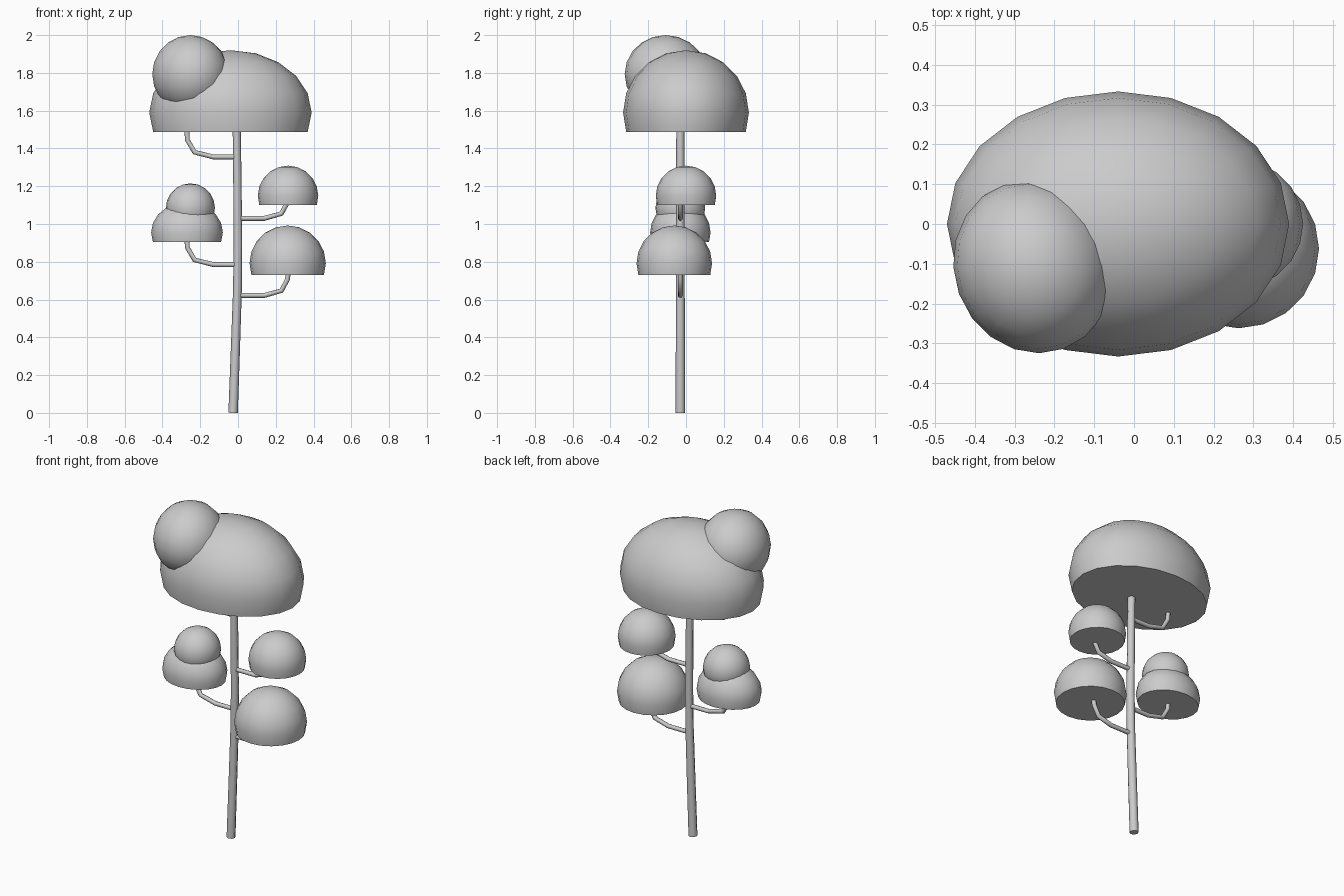
import bpy
import bmesh
import math

if "Cube" in bpy.data.objects:
    bpy.data.objects.remove(bpy.data.objects["Cube"])


def finish(obj):
    bpy.ops.object.select_all(action='DESELECT')
    obj.select_set(True)
    bpy.context.view_layer.objects.active = obj


def foliage(name, centre, radii, flat=True, turn=0.0):
    """Leaf ball; flat ones have the underside levelled at the ring below the equator."""
    bm = bmesh.new()
    bmesh.ops.create_uvsphere(bm, u_segments=20, v_segments=10, radius=1)
    if flat:
        base = -math.sin(math.radians(18))
        for v in bm.verts:
            v.co.z = max(v.co.z, base)
    bmesh.ops.scale(bm, vec=radii, verts=bm.verts)
    mesh = bpy.data.meshes.new(name)
    bm.to_mesh(mesh)
    bm.free()
    obj = bpy.data.objects.new(name, mesh)
    obj.location = centre
    obj.rotation_euler.z = turn
    bpy.context.collection.objects.link(obj)
    finish(obj)
    bpy.ops.object.shade_smooth_by_angle(angle=math.radians(40))


def tube(name, points, radius, y=-0.03):
    """Eight-sided tube through (x, z, radius factor) points in one vertical plane."""
    curve = bpy.data.curves.new(name, 'CURVE')
    curve.dimensions = '3D'
    curve.bevel_depth = radius
    curve.bevel_resolution = 2
    curve.use_fill_caps = True
    spline = curve.splines.new('POLY')
    spline.points.add(len(points) - 1)
    for p, (x, z, f) in zip(spline.points, points):
        p.co = (x, y, z, 1)
        p.radius = f
    obj = bpy.data.objects.new(name, curve)
    bpy.context.collection.objects.link(obj)
    finish(obj)
    bpy.ops.object.convert(target='MESH')
    bpy.ops.object.shade_smooth_by_angle(angle=math.radians(50))


# Gently bent trunk
tube("trunk", [(-0.026, 0, 1), (-0.014, 0.33, 0.97), (-0.003, 0.65, 0.93),
               (0.0, 0.9, 0.9), (-0.003, 1.2, 0.88), (-0.007, 1.53, 0.86)], 0.025)

# Upturned branches
for name, side, z in (("upper_left_branch", -1, 1.355), ("lower_left_branch", -1, 0.785)):
    tube(name, [(0, z, 1), (-0.13, z, 1), (-0.23, z + 0.025, 1),
                (-0.268, z + 0.09, 1), (-0.272, z + 0.16, 1)], 0.013)
for name, z in (("upper_right_branch", 1.03), ("lower_right_branch", 0.622)):
    tube(name, [(0, z, 1), (0.14, z, 1), (0.23, z + 0.025, 1),
                (0.262, z + 0.085, 1), (0.268, z + 0.135, 1)], 0.013)

# Crown and its upper ball
foliage("crown", (-0.04, 0, 1.59), (0.43, 0.333, 0.33))
foliage("crown_ball", (-0.252, -0.107, 1.793), (0.2, 0.22, 0.207), False, 0.35)

# Side clumps
foliage("left_clump", (-0.27, -0.03, 0.955), (0.19, 0.16, 0.16))
foliage("left_clump_ball", (-0.252, -0.03, 1.085), (0.13, 0.132, 0.13), False)
foliage("upper_right_clump", (0.265, 0, 1.149), (0.16, 0.16, 0.16))
foliage("lower_right_clump", (0.263, -0.062, 0.792), (0.202, 0.2, 0.2))
